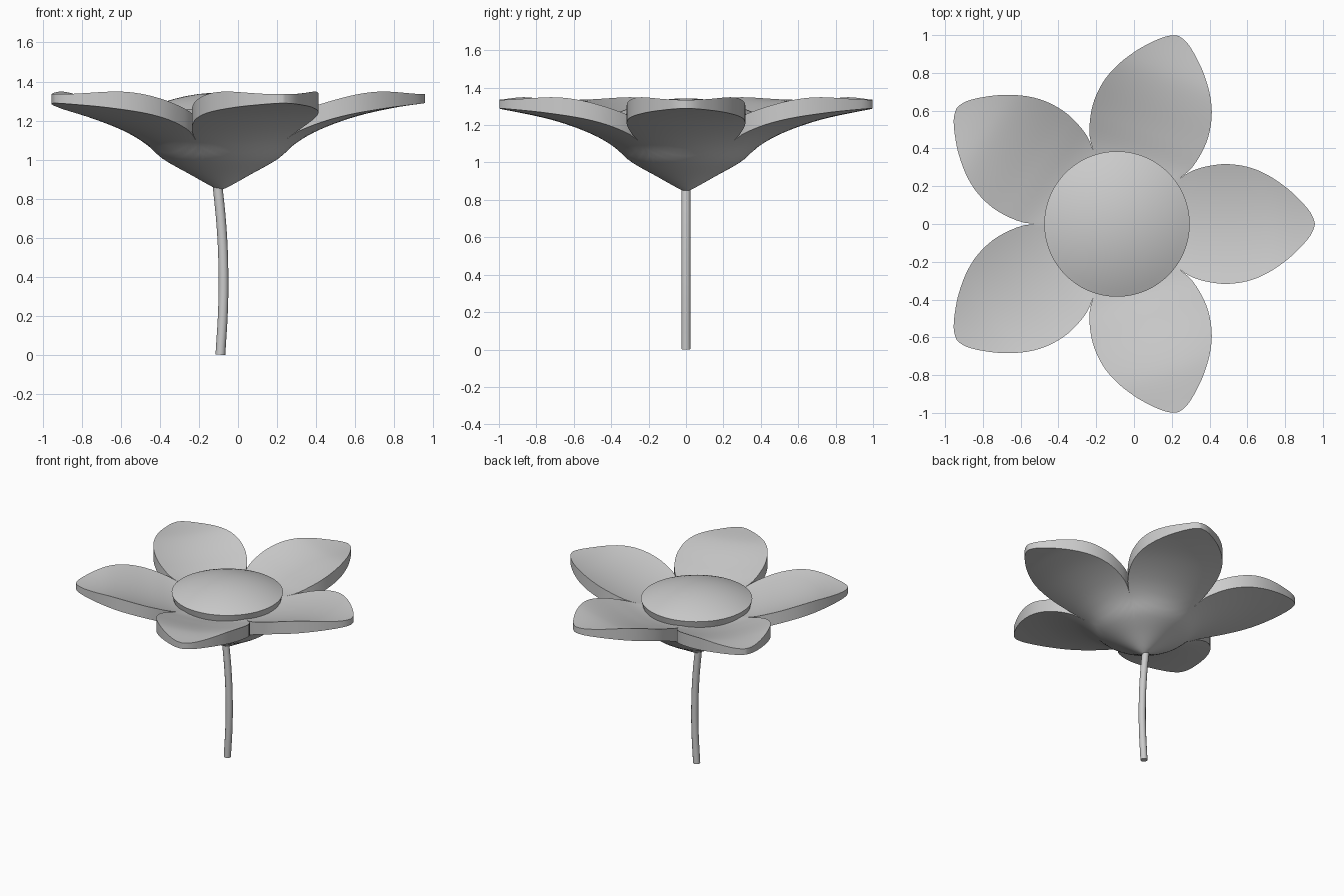
import bpy, bmesh, math
from mathutils import Vector

cube = bpy.data.objects.get("Cube")
if cube:
    bpy.data.objects.remove(cube, do_unlink=True)

AXIS_X = -0.09
PETALS = 5
WEDGE = math.tan(math.pi / PETALS)

grey = bpy.data.materials.new("plain_grey")
grey.use_nodes = True
COLOUR = (0.6, 0.6, 0.6, 1)
grey.diffuse_color = COLOUR
grey.node_tree.nodes["Principled BSDF"].inputs["Base Color"].default_value = COLOUR

# Profiles: underside height by radius, top height and half width along a petal
UNDER = [(0, .845), (.02, .85), (.15, .922), (.3, 1.008), (.38, 1.08), (.5, 1.15),
         (.69, 1.22), (.89, 1.266), (1.05, 1.29)]
TOP = [(0, 1.18), (.33, 1.2), (.51, 1.245), (.73, 1.306), (.85, 1.328), (1.05, 1.335)]
WIDTH = [(.33, .24), (.4, .283), (.5, .31), (.59, .317), (.7, .3), (.8, .258),
         (.9, .19), (.97, .125), (1.02, .067), (1.04, .03), (1.047, .004)]


def curve_at(points, x):
    """Smooth interpolation through a list of points."""
    x = min(max(x, points[0][0]), points[-1][0])
    i = max(k for k in range(len(points) - 1) if points[k][0] <= x)

    def slope(k):
        a, b = points[max(k - 1, 0)], points[min(k + 1, len(points) - 1)]
        return (b[1] - a[1]) / (b[0] - a[0])
    (x0, y0), (x1, y1) = points[i], points[i + 1]
    h = x1 - x0
    t = (x - x0) / h
    return ((2 * t**3 - 3 * t**2 + 1) * y0 + (t**3 - 2 * t**2 + t) * h * slope(i)
            + (3 * t**2 - 2 * t**3) * y1 + (t**3 - t**2) * h * slope(i + 1))


def half_width(u):
    return u * WEDGE if u <= .33 else curve_at(WIDTH, u)


def finish(obj, angle):
    obj.data.materials.clear()
    obj.data.materials.append(grey)
    bpy.ops.object.select_all(action='DESELECT')
    obj.select_set(True)
    bpy.context.view_layer.objects.active = obj
    bpy.ops.object.shade_smooth_by_angle(angle=math.radians(angle))


def mesh_object(name, bm, angle):
    bmesh.ops.recalc_face_normals(bm, faces=bm.faces)
    mesh = bpy.data.meshes.new(name)
    bm.to_mesh(mesh)
    bm.free()
    obj = bpy.data.objects.new(name, mesh)
    bpy.context.collection.objects.link(obj)
    obj.location.x = AXIS_X
    finish(obj, angle)


# Petals: cupped blades whose inner wedges join into one cone
INNER, OUTER, ACROSS = 11, 30, 20
stations = [.33 * (i + .05) / (INNER + .05) for i in range(INNER)]
stations += [.33 + .717 * math.sin(i / OUTER * math.pi / 2) for i in range(OUTER + 1)]
bm = bmesh.new()
for p in range(PETALS):
    turn = 2 * math.pi * p / PETALS
    top, under = [], []
    for u in stations:
        top_row, under_row = [], []
        for j in range(ACROSS + 1):
            v = half_width(u) * (2 * j / ACROSS - 1)
            x = u * math.cos(turn) - v * math.sin(turn)
            y = u * math.sin(turn) + v * math.cos(turn)
            top_row.append(bm.verts.new((x, y, curve_at(TOP, u) + .4 * v * v)))
            under_row.append(bm.verts.new((x, y, curve_at(UNDER, math.hypot(u, v)))))
        top.append(top_row)
        under.append(under_row)
    for i in range(len(stations) - 1):
        for j in range(ACROSS):
            bm.faces.new((top[i][j], top[i + 1][j], top[i + 1][j + 1], top[i][j + 1]))
            bm.faces.new((under[i][j], under[i][j + 1], under[i + 1][j + 1], under[i + 1][j]))
        if i >= INNER:
            for j in (0, ACROSS):
                bm.faces.new((top[i][j], under[i][j], under[i + 1][j], top[i + 1][j]))
    for j in range(ACROSS):
        bm.faces.new((top[-1][j], under[-1][j], under[-1][j + 1], top[-1][j + 1]))
bmesh.ops.remove_doubles(bm, verts=bm.verts, dist=.0004)
mesh_object("petals", bm, 35)

# Flower centre: shallow dome with a short skirt sunk into the petals
RADIUS, RISE, APEX, RINGS = .385, .085, 1.343, 10
bm = bmesh.new()
profile = [Vector((RADIUS * i / RINGS, 0, APEX - RISE * (i / RINGS) ** 2))
           for i in range(RINGS + 1)]
profile.append(Vector((RADIUS - .02, 0, 1.18)))
verts = [bm.verts.new(co) for co in profile]
edges = [bm.edges.new(pair) for pair in zip(verts, verts[1:])]
bmesh.ops.spin(bm, geom=verts + edges, cent=(0, 0, 0), axis=(0, 0, 1),
               angle=2 * math.pi, steps=64)
bmesh.ops.remove_doubles(bm, verts=bm.verts, dist=.0004)
mesh_object("flower_centre", bm, 35)

# Stem: gently bent tube
path = [(-.09, 0), (-.076, .25), (-.075, .45), (-.084, .65), (-.106, .88)]
data = bpy.data.curves.new("stem", 'CURVE')
data.dimensions = '3D'
data.bevel_depth = .025
data.bevel_resolution = 4
data.use_fill_caps = True
spline = data.splines.new('BEZIER')
spline.bezier_points.add(len(path) - 1)
for point, (x, z) in zip(spline.bezier_points, path):
    point.co = (x, 0, z + .002)
    point.handle_left_type = point.handle_right_type = 'AUTO'
stem = bpy.data.objects.new("stem", data)
bpy.context.collection.objects.link(stem)
bpy.ops.object.select_all(action='DESELECT')
stem.select_set(True)
bpy.context.view_layer.objects.active = stem
bpy.ops.object.convert(target='MESH')
finish(bpy.context.view_layer.objects.active, 40)
